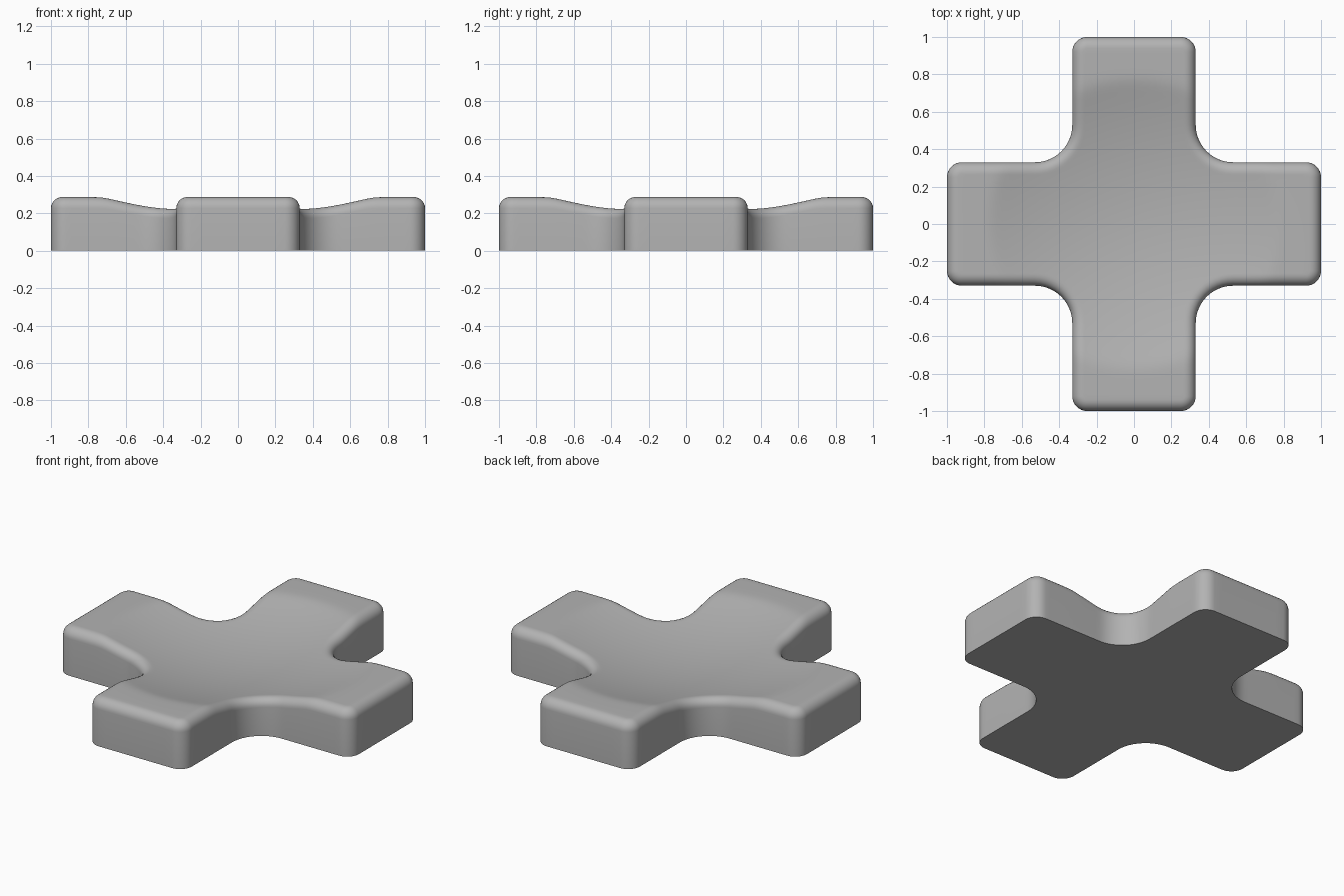
import bpy, bmesh, math

if "Cube" in bpy.data.objects:
    bpy.data.objects.remove(bpy.data.objects["Cube"])

HALF_W, HEIGHT = 0.33, 0.287    # arm half width, pad height
CORNER, FILLET, EDGE = 0.08, 0.2, 0.06  # corner, inner fillet and top edge radii
DISH_R, SPHERE_R = 0.77, 2.75   # dish rim radius and its curvature


def arc(cx, cy, r, a0, a1, n=8):
    return [(cx + r * math.cos(math.radians(a0 + (a1 - a0) * i / n)),
             cy + r * math.sin(math.radians(a0 + (a1 - a0) * i / n))) for i in range(n + 1)]


def line(p, q, n):
    return [(p[0] + (q[0] - p[0]) * i / n, p[1] + (q[1] - p[1]) * i / n) for i in range(1, n)]


def outline(d):
    """Rounded cross outline, moved inward by d; one arm turned four times."""
    c = CORNER - d
    low = arc(1 - CORNER, -HALF_W + CORNER, c, -90, 0)
    high = arc(1 - CORNER, HALF_W - CORNER, c, 0, 90)
    m = HALF_W + FILLET
    inner = arc(m, m, FILLET + d, 270, 180, 12)
    start = (m, -HALF_W + d)
    arm = low + line(low[-1], high[0], 10) + high + line(high[-1], inner[0], 14) + inner
    arm += line((HALF_W - d, m), (HALF_W - d, 1 - CORNER), 14)
    pts = []
    for _ in range(4):
        pts += arm
        arm = [(-y, x) for x, y in arm]
    return pts


def dish(x, y):
    """Top height: shallow spherical bowl with a softened rim."""
    t = (DISH_R ** 2 - x * x - y * y) / (2 * SPHERE_R)
    k = 0.008
    return HEIGHT - 0.5 * (t + math.sqrt(t * t + k * k)) + 0.0005


bm = bmesh.new()
base = outline(0)
rings = [[bm.verts.new((x, y, 0)) for x, y in base]]
# wall and rounded top edge
for i in range(8):
    a = math.pi / 2 * i / 7
    d, drop = EDGE * (1 - math.cos(a)), EDGE * (1 - math.sin(a))
    rings.append([bm.verts.new((x, y, dish(x, y) - drop)) for x, y in outline(d)])
# dished top, shrinking toward the middle
top = outline(EDGE)
N = 36
for i in range(1, N):
    s = 1 - i / N
    rings.append([bm.verts.new((x * s, y * s, dish(x * s, y * s))) for x, y in top])
n = len(base)
for a, b in zip(rings, rings[1:]):
    for j in range(n):
        k = (j + 1) % n
        bm.faces.new((a[j], a[k], b[k], b[j]))
centre = bm.verts.new((0, 0, dish(0, 0)))
for j in range(n):
    bm.faces.new((rings[-1][j], rings[-1][(j + 1) % n], centre))
# flat underside
bm.faces.new(rings[0][::-1])
bmesh.ops.recalc_face_normals(bm, faces=bm.faces)

mesh = bpy.data.meshes.new("cross_pad")
bm.to_mesh(mesh)
bm.free()
pad = bpy.data.objects.new("cross_pad", mesh)
bpy.context.collection.objects.link(pad)
grey = bpy.data.materials.new("grey")
grey.diffuse_color = (0.45, 0.45, 0.45, 1)
grey.use_nodes = True
grey.node_tree.nodes["Principled BSDF"].inputs["Base Color"].default_value = grey.diffuse_color
mesh.materials.append(grey)
bpy.context.view_layer.objects.active = pad
pad.select_set(True)
bpy.ops.object.shade_smooth_by_angle(angle=math.radians(40))
